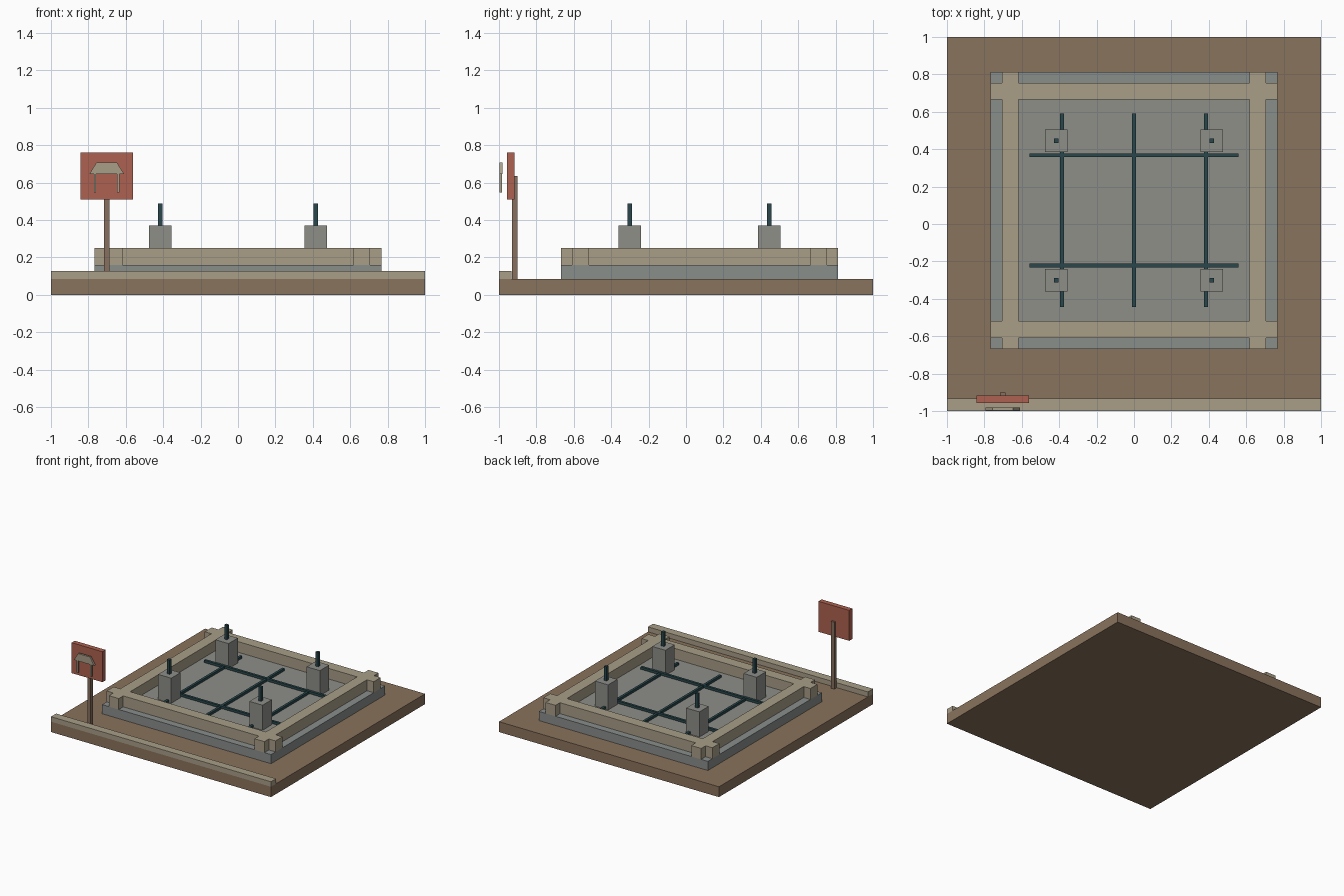
import bpy
import bmesh

cube = bpy.data.objects.get("Cube")
if cube:
    bpy.data.objects.remove(cube, do_unlink=True)


def material(name, hex_code):
    srgb = [int(hex_code[i:i + 2], 16) / 255 for i in (0, 2, 4)]
    rgba = [c / 12.92 if c < 0.04 else ((c + 0.055) / 1.055) ** 2.4 for c in srgb] + [1]
    mat = bpy.data.materials.new(name)
    mat.use_nodes = True
    mat.diffuse_color = rgba
    mat.node_tree.nodes["Principled BSDF"].inputs["Base Color"].default_value = rgba
    return mat


earth = material("earth brown", "8A735D")
timber = material("post wood", "87705E")
stone = material("pale stone", "A89E87")
footing = material("footing grey", "898E8B")
concrete = material("concrete grey", "8E8E89")
steel = material("dark steel", "29474C")
red = material("sign red", "AD6150")


def prism(name, profile, y0, y1, mat):
    """Extrude an x-z outline from y0 to y1."""
    bm = bmesh.new()
    face = bm.faces.new([bm.verts.new((x, y0, z)) for x, z in profile])
    out = bmesh.ops.extrude_face_region(bm, geom=[face])
    moved = [v for v in out["geom"] if isinstance(v, bmesh.types.BMVert)]
    bmesh.ops.translate(bm, verts=moved, vec=(0, y1 - y0, 0))
    bmesh.ops.recalc_face_normals(bm, faces=bm.faces)
    mesh = bpy.data.meshes.new(name)
    bm.to_mesh(mesh)
    bm.free()
    mesh.materials.append(mat)
    obj = bpy.data.objects.new(name, mesh)
    bpy.context.collection.objects.link(obj)
    return obj


def box(name, x0, x1, y0, y1, z0, z1, mat):
    return prism(name, [(x0, z0), (x1, z0), (x1, z1), (x0, z1)], y0, y1, mat)


# Ground plot and kerb along the front edge
GROUND, SLAB, TOP = 0.085, 0.16, 0.25
box("ground", -1, 1, -1, 1, 0, GROUND, earth)
box("front_kerb", -1, 1, -1, -0.933, GROUND, 0.126, stone)

# Footing slab with a floor panel inside the beams
MID = 0.073
HALF = 0.74
box("footing_slab", -0.768, 0.768, MID - HALF, MID + HALF, GROUND, SLAB, footing)
box("floor_panel", -0.62, 0.62, MID - 0.59, MID + 0.59, SLAB, 0.164, concrete)

# Crossing perimeter beams
for side, name in ((-1, "front"), (1, "back")):
    y = MID + side * 0.637
    box(name + "_beam", -0.768, 0.768, y - 0.045, y + 0.045, SLAB, TOP, stone)
for side, name in ((-1, "right"), (1, "left")):
    x = side * 0.662
    box(name + "_beam", x - 0.045, x + 0.045, MID - HALF, MID + HALF, SLAB, TOP, stone)

# Reinforcing bars on the floor
for i, x in enumerate((-0.385, 0, 0.385)):
    box(f"long_bar_{i}", x - 0.01, x + 0.01, -0.445, 0.59, 0.166, 0.186, steel)
for i, y in enumerate((-0.222, 0.368)):
    box(f"cross_bar_{i}", -0.56, 0.56, y - 0.01, y + 0.01, 0.17, 0.19, steel)

# Four column stubs with starter rods
for x in (-0.415, 0.415):
    for y in (-0.3, 0.444):
        box("column_stub", x - 0.06, x + 0.06, y - 0.06, y + 0.06, SLAB, 0.37, concrete)
        box("starter_rod", x - 0.012, x + 0.012, y - 0.012, y + 0.012, 0.37, 0.487, steel)

# Sign: post, board and a raised hut symbol in front of it
SIGN = -0.702
box("sign_post", SIGN - 0.015, SIGN + 0.015, -0.931, -0.901, GROUND, 0.635, timber)
box("sign_board", SIGN - 0.14, SIGN + 0.14, -0.957, -0.916, 0.51, 0.76, red)
roof = [(SIGN - 0.092, 0.647), (SIGN + 0.092, 0.647),
        (SIGN + 0.054, 0.708), (SIGN - 0.054, 0.708)]
prism("symbol_roof", roof, -0.996, -0.98, stone)
for side in (-1, 1):
    x = SIGN + side * 0.062
    box("symbol_leg", x - 0.006, x + 0.006, -0.996, -0.984, 0.548, 0.647, stone)
